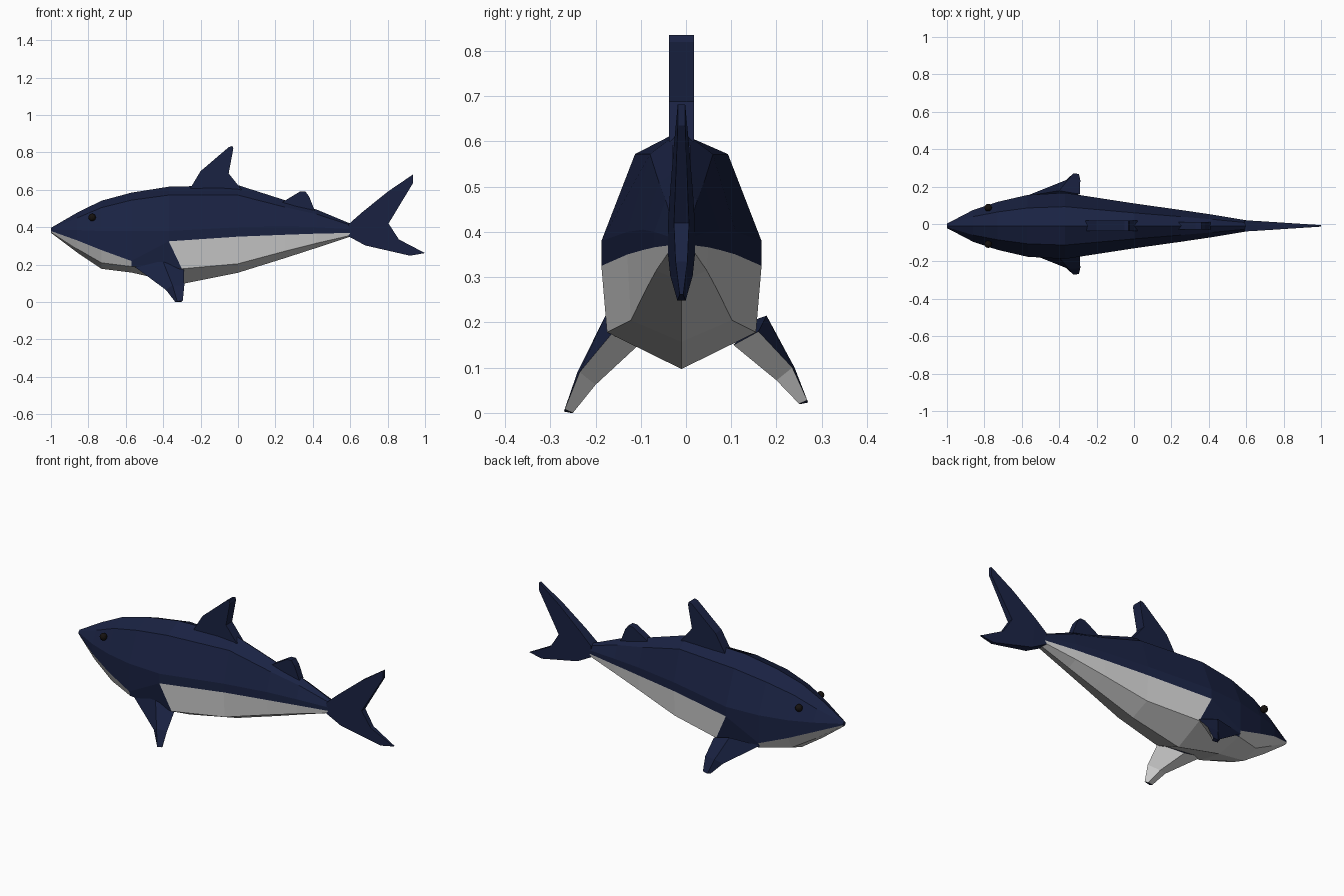
import bpy, bmesh

if "Cube" in bpy.data.objects:
    bpy.data.objects.remove(bpy.data.objects["Cube"])

CY = -0.01  # body centre line


def material(name, rgb):
    m = bpy.data.materials.new(name)
    m.diffuse_color = (*rgb, 1)
    m.use_nodes = True
    m.node_tree.nodes["Principled BSDF"].inputs["Base Color"].default_value = m.diffuse_color
    return m


BLUE = material("navy", (0.010, 0.016, 0.055))
PALE = material("pale_belly", (0.55, 0.55, 0.55))
BLACK = material("eye_black", (0.008, 0.006, 0.005))


def finish(name, bm, mats):
    bmesh.ops.recalc_face_normals(bm, faces=bm.faces)
    me = bpy.data.meshes.new(name)
    bm.to_mesh(me)
    bm.free()
    for m in mats:
        me.materials.append(m)
    ob = bpy.data.objects.new(name, me)
    bpy.context.collection.objects.link(ob)
    return ob


def loft(name, rings, mats, pick):
    """Skin closed rings of points; pick(ring, side) gives the material slot."""
    bm = bmesh.new()
    vs = [[bm.verts.new(p) for p in r] for r in rings]
    n = len(rings[0])
    for i in range(len(vs) - 1):
        for j in range(n):
            k = (j + 1) % n
            f = bm.faces.new((vs[i][j], vs[i][k], vs[i + 1][k], vs[i + 1][j]))
            f.material_index = pick(i, j)
    bm.faces.new(vs[0])
    bm.faces.new(vs[-1])
    return finish(name, bm, mats)


def plate(name, outline, half):
    """Upright fin from an x-z outline; half(x) is its half thickness."""
    bm = bmesh.new()
    a, b = [[bm.verts.new((x, CY + s * half(x), z)) for x, z in outline]
            for s in (-1, 1)]
    caps = [bm.faces.new(a), bm.faces.new(b[::-1])]
    n = len(outline)
    for i in range(n):
        k = (i + 1) % n
        bm.faces.new((a[i], b[i], b[k], a[k]))
    bmesh.ops.recalc_face_normals(bm, faces=bm.faces)
    bmesh.ops.triangulate(bm, faces=caps)
    return finish(name, bm, [BLUE])


# Body: x, half width, z of top, shoulder, side, colour line, belly edge, keel
sections = [
    (-1.00, 0.012, 0.397, 0.392, 0.387, 0.380, 0.375, 0.370),
    (-0.86, 0.085, 0.478, 0.450, 0.385, 0.330, 0.285, 0.265),
    (-0.73, 0.128, 0.542, 0.505, 0.380, 0.278, 0.210, 0.178),
    (-0.57, 0.165, 0.585, 0.545, 0.380, 0.220, 0.190, 0.158),
    (-0.37, 0.177, 0.617, 0.572, 0.380, 0.325, 0.178, 0.097),
    (0.00, 0.120, 0.625, 0.572, 0.400, 0.350, 0.205, 0.157),
    (0.25, 0.085, 0.545, 0.508, 0.405, 0.360, 0.272, 0.235),
    (0.42, 0.060, 0.495, 0.470, 0.400, 0.366, 0.315, 0.290),
    (0.60, 0.030, 0.420, 0.412, 0.390, 0.370, 0.356, 0.350),
]
rings = []
for x, w, *zs in sections:
    belly = 0.93 if x > -0.6 else 0.72
    dx = 0.07 if x == -0.37 else 0
    ys = [0, 0.58 * w, w, w, belly * w, 0]
    xs = [x] * 4 + [x + dx] * 2
    right = [(a, CY + y, z) for a, y, z in zip(xs, ys, zs)]
    left = [(a, CY - y, z) for a, y, z in zip(xs, ys, zs)]
    rings.append(right + left[4:0:-1])


def body_colour(i, j):
    strip = min(j, 9 - j)
    return int(strip == 4 or (strip == 3 and i != 3))


loft("body", rings, [BLUE, PALE], body_colour)

# Dorsal fins and tail
plate("dorsal_fin", [(-0.26, 0.60), (-0.20, 0.70), (-0.05, 0.828), (-0.03, 0.835),
                     (-0.025, 0.82), (-0.05, 0.688), (0.02, 0.60)], lambda x: 0.028)
plate("rear_dorsal_fin", [(0.23, 0.53), (0.33, 0.59), (0.36, 0.592),
                          (0.38, 0.565), (0.41, 0.49)], lambda x: 0.02)
plate("tail_fin", [(0.59, 0.415), (0.66, 0.477), (0.80, 0.59), (0.935, 0.682),
                   (0.935, 0.635), (0.805, 0.42), (0.86, 0.335), (1.0, 0.262),
                   (0.92, 0.248), (0.68, 0.303), (0.59, 0.352)],
      lambda x: 0.004 + 0.026 * min(1, (1 - x) / 0.4))

# Pectoral fins: leading, outer, trailing, inner point at root, middle and tip
fin = [
    [(-0.575, 0.150, 0.205), (-0.40, 0.178, 0.215), (-0.29, 0.160, 0.180), (-0.42, 0.105, 0.150)],
    [(-0.385, 0.215, 0.065), (-0.35, 0.240, 0.090), (-0.287, 0.235, 0.090), (-0.34, 0.200, 0.062)],
    [(-0.335, 0.255, 0.000), (-0.325, 0.270, 0.003), (-0.295, 0.268, 0.008), (-0.305, 0.250, 0.000)],
]
for name, s, lift in (("pectoral_fin_right", -1, 0), ("pectoral_fin_left", 1, 0.01)):
    pts = [[(x, s * y, z + lift * i) for x, y, z in sec] for i, sec in enumerate(fin)]
    loft(name, pts, [BLUE, PALE], lambda i, j: int(j >= 2))

# Eyes
for name, s in (("eye_right", -1), ("eye_left", 1)):
    bpy.ops.mesh.primitive_uv_sphere_add(segments=12, ring_count=8, radius=0.02,
                                         location=(-0.78, CY + s * 0.098, 0.453))
    eye = bpy.context.object
    eye.name = name
    eye.data.materials.append(BLACK)
